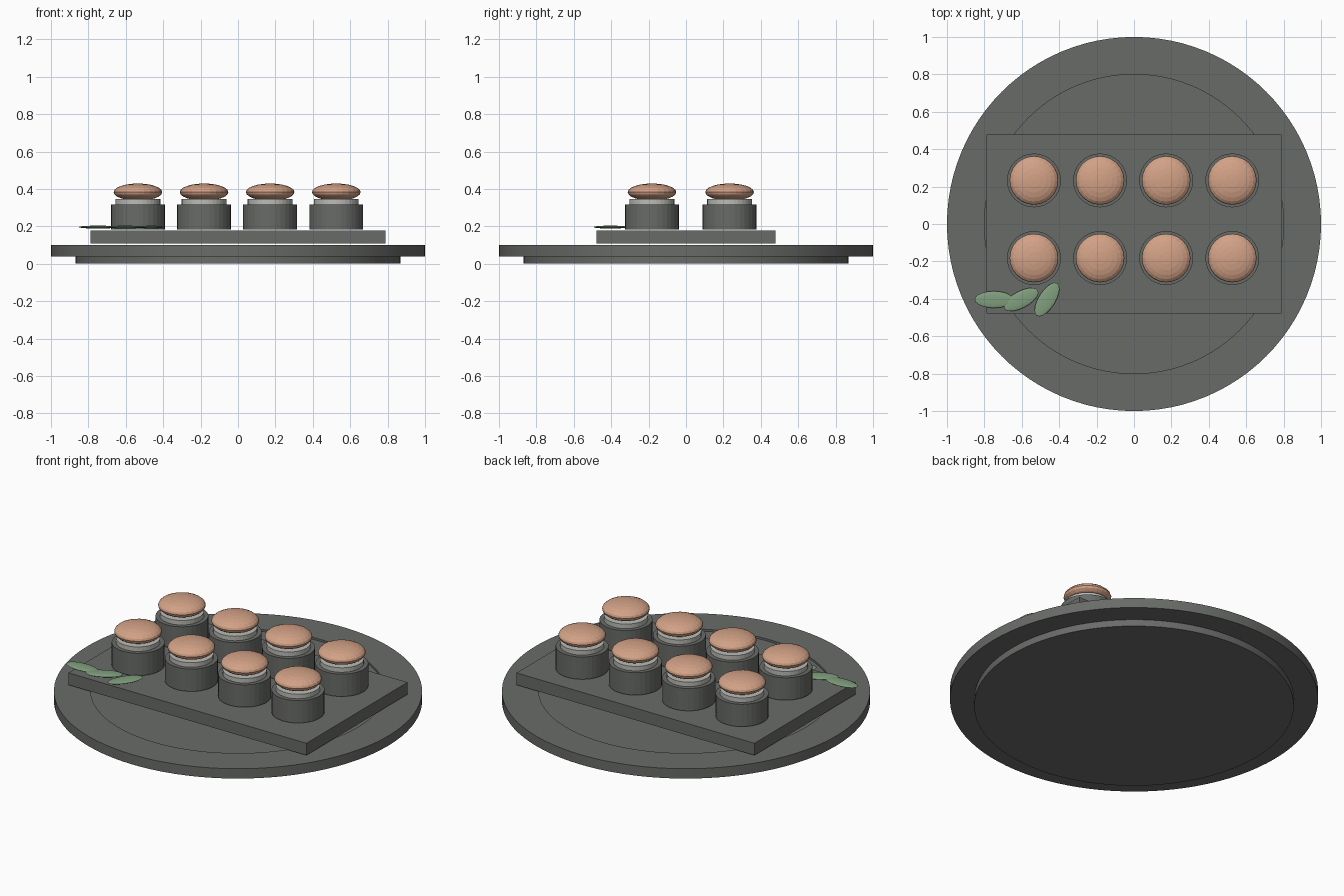
import bpy, math

if "Cube" in bpy.data.objects:
    bpy.data.objects.remove(bpy.data.objects["Cube"])

def material(name, rgb):
    m = bpy.data.materials.new(name)
    m.diffuse_color = (*rgb, 1)
    m.use_nodes = True
    m.node_tree.nodes["Principled BSDF"].inputs["Base Color"].default_value = m.diffuse_color
    return m

SLATE = material("slate grey", (0.14, 0.148, 0.138))
CREAM = material("pale grey", (0.50, 0.50, 0.47))
CRUST = material("warm tan", (0.65, 0.36, 0.24))
GREEN = material("leaf green", (0.22, 0.35, 0.21))

def finish(ob, name, mat, smooth=True):
    ob.name = ob.data.name = name
    ob.data.materials.append(mat)
    if smooth:
        bpy.ops.object.shade_smooth_by_angle(angle=math.radians(30))
    return ob

def cylinder(name, x, y, z0, z1, r, mat, sides):
    bpy.ops.mesh.primitive_cylinder_add(vertices=sides, radius=r, depth=z1 - z0,
                                        location=(x, y, (z0 + z1) / 2))
    return finish(bpy.context.object, name, mat, sides > 48)

def ellipsoid(name, loc, size, mat, turn=0, segs=24, rings=12):
    bpy.ops.mesh.primitive_uv_sphere_add(segments=segs, ring_count=rings, radius=1,
                                         location=loc, rotation=(0, 0, turn))
    ob = bpy.context.object
    ob.scale = size
    return finish(ob, name, mat, False)

def lathe(name, profile, mat, sides):
    """Closed solid turned around z; the profile starts and ends on the axis."""
    verts, faces = [], []
    for r, z in profile:
        for i in range(sides):
            a = 2 * math.pi * i / sides
            verts.append((r * math.cos(a), r * math.sin(a), z))
    for k in range(len(profile) - 1):
        for i in range(sides):
            j = (i + 1) % sides
            faces.append((k * sides + i, k * sides + j,
                          (k + 1) * sides + j, (k + 1) * sides + i))
    faces.append(tuple(reversed(range(sides))))
    last = (len(profile) - 1) * sides
    faces.append(tuple(range(last, last + sides)))
    me = bpy.data.meshes.new(name)
    me.from_pydata(verts, [], faces)
    ob = bpy.data.objects.new(name, me)
    bpy.context.collection.objects.link(ob)
    bpy.context.view_layer.objects.active = ob
    ob.select_set(True)
    return finish(ob, name, mat)

# Round plate with a foot and a shallow recess on top
lathe("plate", [(0.868, 0), (0.868, 0.04), (1, 0.04), (1, 0.099),
                (0.80, 0.099), (0.80, 0.087)], SLATE, 96)

# Rectangular serving slab, just clear of the plate
bpy.ops.mesh.primitive_cube_add(size=1, location=(0, 0, 0.143))
slab = bpy.context.object
slab.scale = (1.578, 0.957, 0.072)
finish(slab, "serving_slab", SLATE, False)

# Two rows of four filled cups with domed caps
for row, y in enumerate((-0.182, 0.233)):
    for col in range(4):
        x = -0.535 + 0.3535 * col
        tag = f"{row}_{col}"
        cylinder("cup_" + tag, x, y, 0.184, 0.318, 0.144, SLATE, 32)
        cylinder("filling_" + tag, x, y, 0.316, 0.345, 0.12, CREAM, 32)
        ellipsoid("cap_" + tag, (x, y, 0.383), (0.13, 0.13, 0.046), CRUST)

# Leaf garnish on the front left corner
for i, (x, turn) in enumerate(((-0.749, 0), (-0.604, 28), (-0.465, 58))):
    ellipsoid(f"leaf_{i}", (x, -0.404, 0.196), (0.103, 0.045, 0.008), GREEN,
              math.radians(turn), 20, 10)
